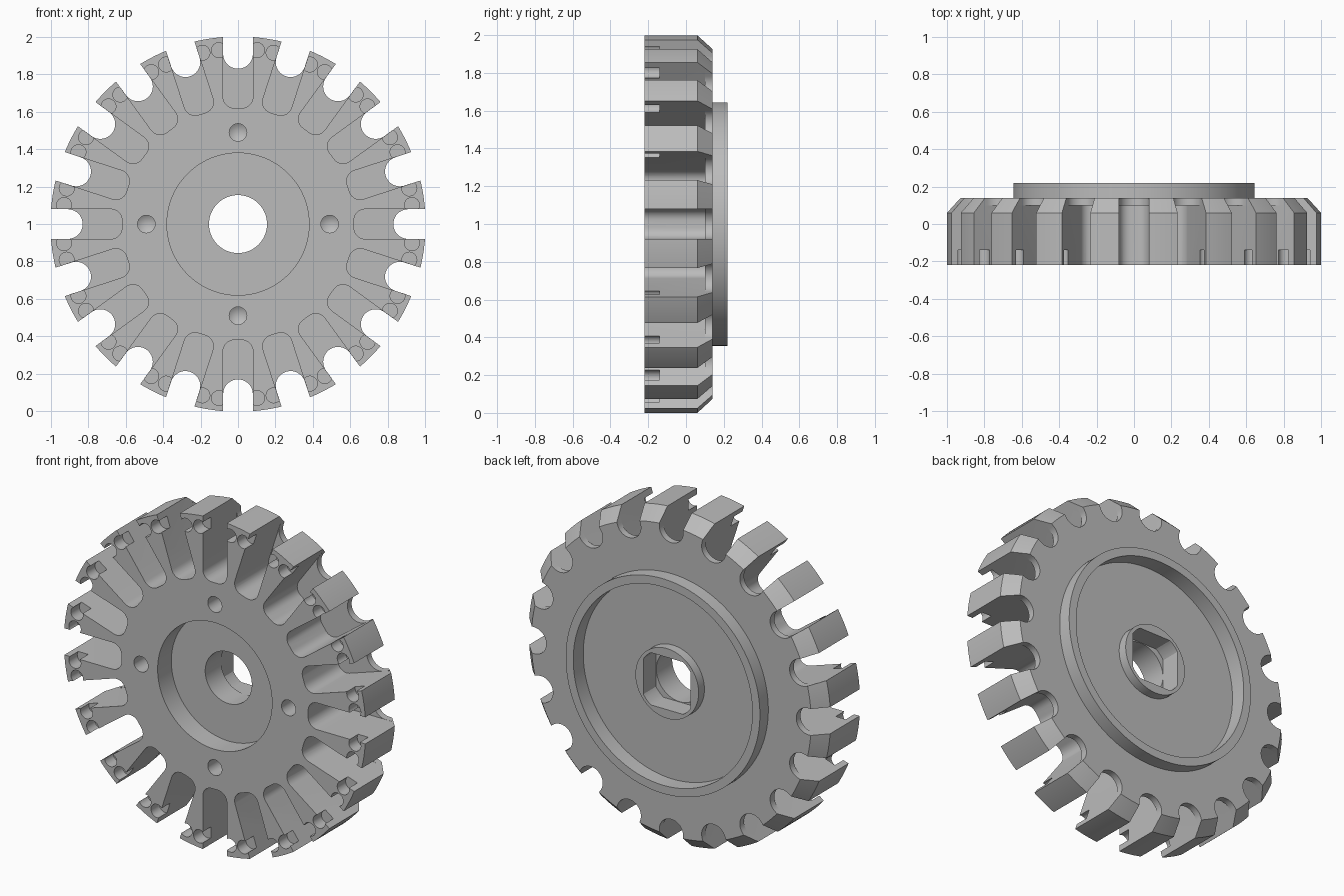
import bpy
import bmesh
from math import sin, cos, pi, tau, atan2
from mathutils import Matrix

cube = bpy.data.objects.get("Cube")
if cube:
    bpy.data.objects.remove(cube, do_unlink=True)

SLOTS = 20
FRONT, BACK = -0.22, 0.14
RADIUS = 1.003

grey = bpy.data.materials.new("machined_grey")
grey.use_nodes = True
grey.diffuse_color = (0.5, 0.5, 0.5, 1)
grey.node_tree.nodes["Principled BSDF"].inputs["Base Color"].default_value = (0.5, 0.5, 0.5, 1)


def make_object(name, bm):
    bmesh.ops.recalc_face_normals(bm, faces=bm.faces)
    mesh = bpy.data.meshes.new(name)
    bm.to_mesh(mesh)
    bm.free()
    obj = bpy.data.objects.new(name, mesh)
    bpy.context.collection.objects.link(obj)
    return obj


def arc(cx, cz, r, a0, a1, n):
    return [(cx + r * cos(a0 + (a1 - a0) * i / n), cz + r * sin(a0 + (a1 - a0) * i / n))
            for i in range(n + 1)]


def circle(cx, cz, r, n=24):
    return arc(cx, cz, r, 0, tau, n)[:-1]


def add_prism(bm, outline, y0, y1, turn=0, tip=None):
    """Extrude an (x, z) outline along y, turned about the axle; tip makes a drill point."""
    rot = Matrix.Rotation(turn, 3, 'Y')
    rings = []
    for y in (y0, y1):
        ring = [bm.verts.new((x, y, z)) for x, z in outline]
        rings.append(ring)
    near, far = rings
    new = near + far
    bm.faces.new(near)
    n = len(outline)
    if tip is None:
        bm.faces.new(far[::-1])
    else:
        cx = sum(p[0] for p in outline) / n
        cz = sum(p[1] for p in outline) / n
        point = bm.verts.new((cx, tip, cz))
        new.append(point)
        for i in range(n):
            bm.faces.new((far[i], far[(i + 1) % n], point))
    for i in range(n):
        j = (i + 1) % n
        bm.faces.new((near[i], far[i], far[j], near[j]))
    bmesh.ops.transform(bm, matrix=rot.to_4x4(), verts=new)


def cutter(name, outlines, y0, y1, count, tip=None):
    bm = bmesh.new()
    for k in range(count):
        for outline in outlines:
            add_prism(bm, outline, y0, y1, tau * k / count, tip)
    obj = make_object(name, bm)
    obj.hide_render = True
    return obj


# Wheel body: one turned profile of (radius, y) with chamfer, rim ring, hub and front recess
profile = [(0.155, -0.09), (0.38, -0.09), (0.38, FRONT), (RADIUS, FRONT), (RADIUS, 0.06),
           (0.93, BACK), (0.645, BACK), (0.645, 0.22), (0.595, 0.22), (0.595, 0.125),
           (0.21, 0.125), (0.21, 0.18), (0.155, 0.18)]
SEGMENTS = 160
bm = bmesh.new()
rings = []
for s in range(SEGMENTS):
    a = tau * (s + 0.5) / SEGMENTS
    rings.append([bm.verts.new((r * cos(a), y, r * sin(a))) for r, y in profile])
for s in range(SEGMENTS):
    a, b = rings[s], rings[(s + 1) % SEGMENTS]
    for i in range(len(profile)):
        j = (i + 1) % len(profile)
        bm.faces.new((a[i], a[j], b[j], b[i]))
wheel = make_object("slotted_wheel", bm)
wheel.data.materials.append(grey)

# Blade pockets with rounded inner corners, open at the rim
pocket = (arc(-0.02, 0.68, 0.06, -pi, -pi / 2, 8) + arc(0.02, 0.68, 0.06, -pi / 2, 0, 8)
          + [(0.08, 1.1), (-0.08, 1.1)])
# Round-bottomed notches through the back wall, a hair narrower than the pockets
notch = arc(0, 0.91, 0.0795, -pi, 0, 20) + [(0.0795, 1.1), (-0.0795, 1.1)]
# Shallow round seats on both sides of each slot
seats = [circle(side * 0.102, 0.93, 0.04) for side in (-1, 1)]
# Drilled blind holes with pointed bottoms
drill = circle(0, 0.49, 0.047)
# Square drive socket with corners rounded by a circle
socket = []
for x, z in circle(0, 0, 0.19, 96):
    socket.append((max(-0.157, min(0.157, x)), max(-0.157, min(0.157, z))))
socket = [p for i, p in enumerate(socket) if p != socket[i - 1]]

cutters = [cutter("pocket_cutter", [pocket], -0.4, 0.10, SLOTS),
           cutter("notch_cutter", [notch], 0.05, 0.4, SLOTS),
           cutter("seat_cutter", seats, -0.4, -0.14, SLOTS),
           cutter("drill_cutter", [drill], -0.4, -0.10, 4, tip=-0.07),
           cutter("socket_cutter", [socket], 0.06, 0.4, 1)]
for c in cutters:
    mod = wheel.modifiers.new(c.name, 'BOOLEAN')
    mod.operation = 'DIFFERENCE'
    mod.solver = 'EXACT'
    mod.object = c

# Bake the cuts, then remove the cutters
bpy.context.view_layer.update()
depsgraph = bpy.context.evaluated_depsgraph_get()
baked = bpy.data.meshes.new_from_object(wheel.evaluated_get(depsgraph))
wheel.modifiers.clear()
wheel.data = baked
wheel.data.materials.clear()
wheel.data.materials.append(grey)
for c in cutters:
    bpy.data.objects.remove(c, do_unlink=True)

# Stand the wheel on the ground and shade it
low = min(v.co.z for v in wheel.data.vertices)
wheel.data.transform(Matrix.Translation((0, 0, -low)))
bpy.ops.object.select_all(action='DESELECT')
wheel.select_set(True)
bpy.context.view_layer.objects.active = wheel
bpy.ops.object.shade_smooth_by_angle(angle=pi / 7)
